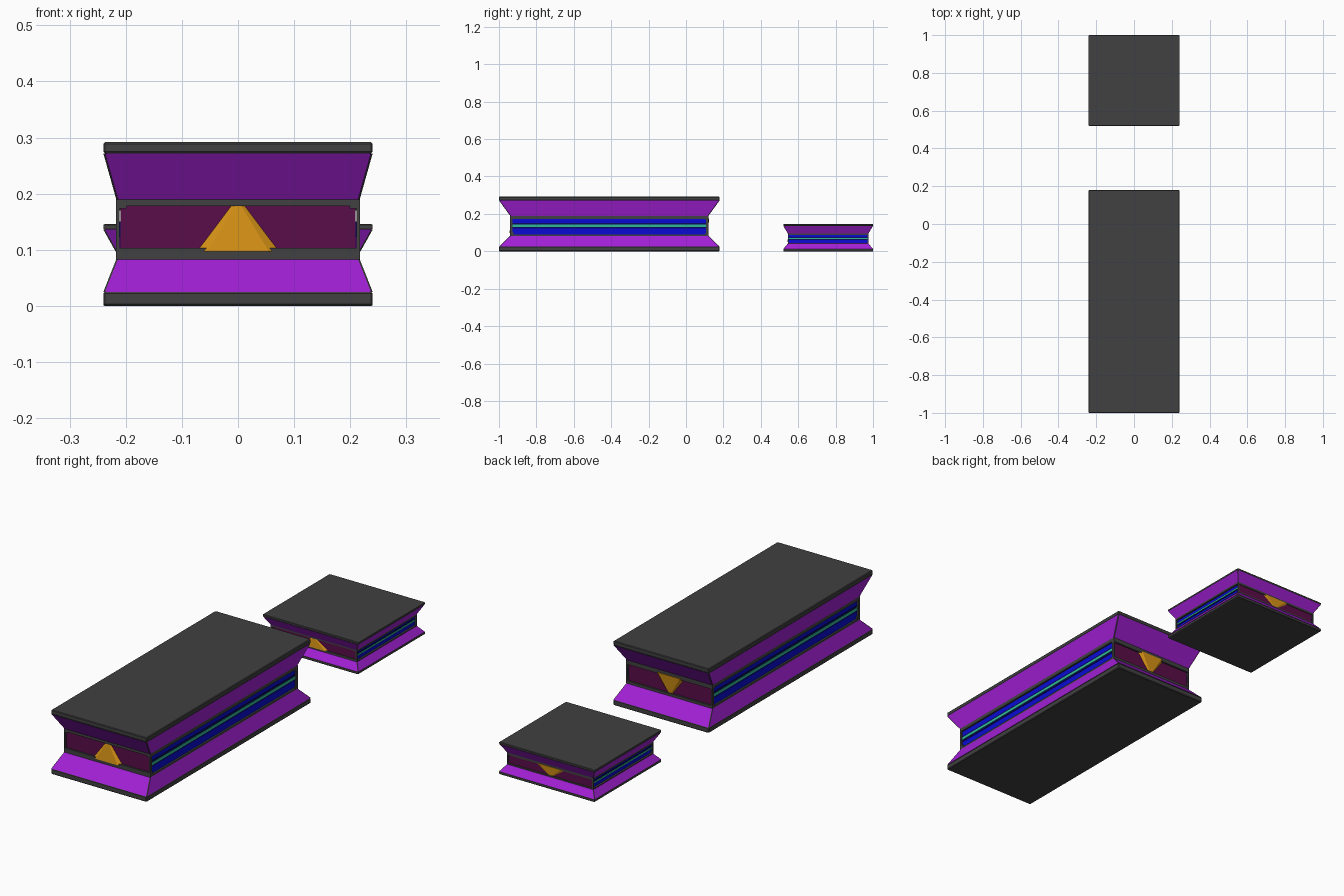
import bpy, bmesh
from mathutils import Vector

cube = bpy.data.objects.get("Cube")
if cube:
    bpy.data.objects.remove(cube, do_unlink=True)


def material(name, r, g, b):
    m = bpy.data.materials.new(name)
    m.use_nodes = True
    m.diffuse_color = (r, g, b, 1)
    m.node_tree.nodes["Principled BSDF"].inputs["Base Color"].default_value = (r, g, b, 1)
    return m


DARK = material("dark grey", 0.052, 0.052, 0.052)
PURPLE = material("purple", 0.36, 0.014, 0.66)
MAROON = material("maroon", 0.10, 0.004, 0.065)
BLUE = material("blue", 0.003, 0.003, 0.66)
NAVY = material("navy", 0.002, 0.003, 0.12)
GREEN = material("sea green", 0.03, 0.5, 0.3)
GOLD = material("gold", 0.68, 0.29, 0.008)

HX, HY = 0.24, 0.59           # half size of the slabs
WX, WY = 0.217, 0.53          # half size of the waist
Z0, Z1 = 0.083, 0.19          # waist bottom and top
MID = (Z0 + Z1) / 2
DEPTH = 0.008                 # panel recess


class Block:
    """One block, drawn at full size, then stretched and moved into place."""

    def __init__(self, prefix, y, sy, sz):
        self.prefix, self.y, self.sy, self.sz = prefix, y, sy, sz

    def finish(self, name, bm, mats, rule=None):
        bmesh.ops.recalc_face_normals(bm, faces=bm.faces)
        bm.normal_update()
        if rule:
            for f in bm.faces:
                f.material_index = rule(f)
        for v in bm.verts:
            v.co = Vector((v.co.x, v.co.y * self.sy + self.y, v.co.z * self.sz))
        mesh = bpy.data.meshes.new(name)
        bm.to_mesh(mesh)
        bm.free()
        for m in mats:
            mesh.materials.append(m)
        ob = bpy.data.objects.new(self.prefix + "_" + name, mesh)
        bpy.context.collection.objects.link(ob)

    def box(self, name, lo, hi, mats, rule=None):
        bm = bmesh.new()
        bmesh.ops.create_cube(bm, size=1)
        lo, hi = Vector(lo), Vector(hi)
        for v in bm.verts:
            v.co = (lo + hi) / 2 + v.co * (hi - lo)
        self.finish(name, bm, mats, rule)

    def loft(self, name, rings, mats, rule=None, c=0.003):
        """Stack of chamfered rectangles given as (half x, half y, z)."""
        bm = bmesh.new()
        loops = []
        for x, y, z in rings:
            pts = [(x, y - c), (x - c, y), (c - x, y), (-x, y - c),
                   (-x, c - y), (c - x, -y), (x - c, -y), (x, c - y)]
            loops.append([bm.verts.new((px, py, z)) for px, py in pts])
        for a, b in zip(loops, loops[1:]):
            for i in range(8):
                j = (i + 1) % 8
                bm.faces.new((a[i], a[j], b[j], b[i]))
        bm.faces.new(loops[0])
        bm.faces.new(loops[-1])
        self.finish(name, bm, mats, rule)

    def wedge(self, name, side):
        """Half pyramid on an end panel; upright in front, inverted behind."""
        bm = bmesh.new()
        base = [(-0.073, 0), (-0.055, 0.012), (0.055, 0.012), (0.073, 0)]
        top = [(-0.012, 0), (-0.006, 0.003), (0.006, 0.003), (0.012, 0)]
        loops = []
        for pts, z in ((base, 0.097 - MID), (top, 0.178 - MID)):
            loops.append([bm.verts.new((x, side * (WY - DEPTH + d), MID - side * z))
                          for x, d in pts])
        a, b = loops
        for i in range(4):
            j = (i + 1) % 4
            bm.faces.new((a[i], a[j], b[j], b[i]))
        bm.faces.new(a)
        bm.faces.new(b)
        self.finish(name, bm, [GOLD])

    def build(self):
        # Slabs
        e = 0.003
        for name, lo, hi in (("bottom_slab", 0, 0.025), ("top_slab", 0.272, 0.292)):
            self.loft(name, [(HX - e, HY - e, lo), (HX, HY, lo + e),
                             (HX, HY, hi - e), (HX - e, HY - e, hi)], [DARK])

        # Sloped purple flanks with dark corner edges
        def flank(f):
            n = f.normal
            return 0 if abs(n.z) < 0.95 and min(abs(n.x), abs(n.y)) < 0.1 else 1
        self.loft("lower_flank", [(HX, HY, 0.025), (WX, WY, Z0)], [PURPLE, DARK], flank)
        self.loft("upper_flank", [(WX, WY, Z1), (HX, HY, 0.272)], [PURPLE, DARK], flank)

        # Recessed core: maroon ends, blue sides
        cx, cy = WX - DEPTH, WY - DEPTH
        self.box("core", (-cx, -cy, Z0), (cx, cy, Z1), [MAROON, BLUE],
                 lambda f: 1 if abs(f.normal.x) > 0.5 else 0)

        for s, end in ((-1, "front"), (1, "back")):
            # End rails, turned over at the back like the wedge
            y0, y1 = sorted((s * (cy - 0.01), s * WY))
            for part, a, b in (("sill", Z0, 0.103), ("lintel", 0.178, Z1)):
                za, zb = sorted((MID - s * (a - MID), MID - s * (b - MID)))
                self.box(f"{end}_{part}", (-WX, y0, za), (WX, y1, zb), [DARK])
            self.wedge(f"{end}_wedge", s)

        for s, side in ((-1, "right"), (1, "left")):
            # Side rails
            x0, x1 = sorted((s * (cx - 0.01), s * WX))
            for part, a, b in (("lower_rail", Z0, 0.091), ("upper_rail", 0.174, Z1)):
                self.box(f"{side}_{part}", (x0, -WY, a), (x1, WY, b), [DARK])
            # Corner posts
            for t, end in ((-1, "front"), (1, "back")):
                y0, y1 = sorted((t * (WY - 0.012), t * WY))
                p0, p1 = sorted((s * (WX - 0.006), s * WX))
                self.box(f"{end}_{side}_post", (p0, y0, Z0), (p1, y1, Z1), [DARK])
            # Navy band with a green stripe along the side panel
            for part, h, d, m in (("band", 0.014, 0.002, NAVY), ("stripe", 0.006, 0.004, GREEN)):
                x0, x1 = sorted((s * cx, s * (cx + d)))
                self.box(f"{side}_{part}", (x0, -cy, MID - h), (x1, cy, MID + h), [m])


Block("large", -0.41, 1, 1).build()
Block("small", 0.76, 0.24 / HY, 0.5).build()
